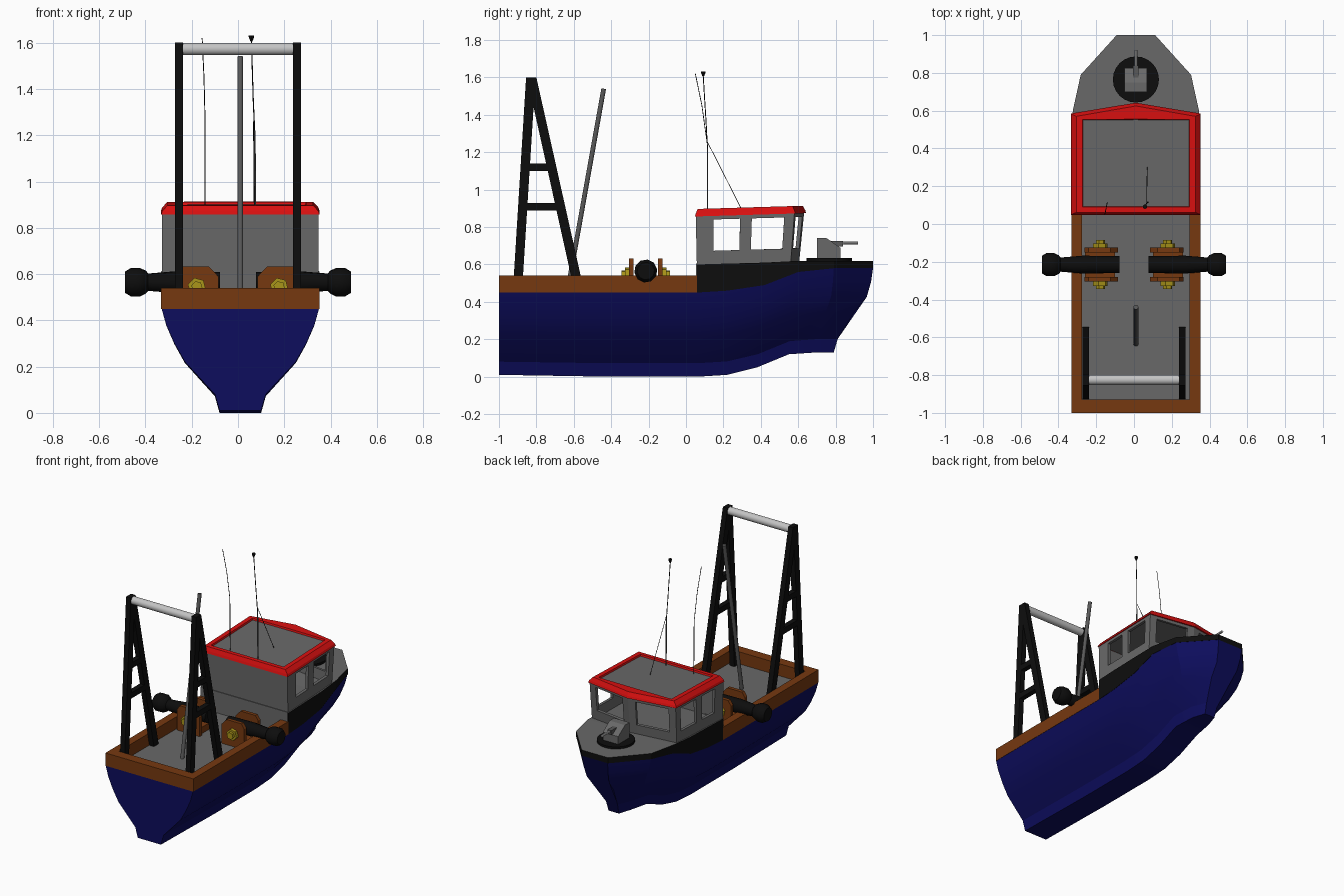
import bpy, bmesh
from math import cos, sin, tau
from mathutils import Vector

if "Cube" in bpy.data.objects:
    bpy.data.objects.remove(bpy.data.objects["Cube"])


def material(name, r, g, b):
    m = bpy.data.materials.new(name)
    m.use_nodes = True
    m.diffuse_color = (r, g, b, 1)
    m.node_tree.nodes["Principled BSDF"].inputs["Base Color"].default_value = (r, g, b, 1)
    return m


BLUE = material("hull_blue", .004, .004, .11)
BLACK = material("black", .004, .004, .004)
BROWN = material("wood_brown", .18, .04, .005)
GREY = material("paint_grey", .14, .14, .14)
RED = material("roof_red", .7, .005, .005)
SILVER = material("roller_silver", .55, .55, .55)
YELLOW = material("bolt_yellow", .4, .3, .01)
STEEL = material("pole_grey", .1, .1, .1)
CX = .01  # hull centreline


def finish(name, bm, mats, smooth=0):
    bmesh.ops.recalc_face_normals(bm, faces=bm.faces)
    me = bpy.data.meshes.new(name)
    bm.to_mesh(me)
    bm.free()
    for m in mats:
        me.materials.append(m)
    ob = bpy.data.objects.new(name, me)
    bpy.context.collection.objects.link(ob)
    if smooth:
        bpy.ops.object.select_all(action='DESELECT')
        ob.select_set(True)
        bpy.context.view_layer.objects.active = ob
        bpy.ops.object.shade_smooth_by_angle(angle=smooth)
    return ob


def loft(name, rings, mats, rule=None, smooth=0):
    """Skin closed rings of equal length and cap both ends."""
    bm = bmesh.new()
    vs = [[bm.verts.new(p) for p in ring] for ring in rings]
    n = len(vs[0])
    for a, b in zip(vs, vs[1:]):
        for i in range(n):
            j = (i + 1) % n
            bm.faces.new((a[i], a[j], b[j], b[i]))
    bm.faces.new(vs[0])
    bm.faces.new(vs[-1])
    bmesh.ops.recalc_face_normals(bm, faces=bm.faces)
    if rule:
        for f in bm.faces:
            f.material_index = rule(f)
    return finish(name, bm, mats, smooth)


def box(name, x0, x1, y0, y1, z0, z1, mat):
    return loft(name, [[(x0, y0, z), (x1, y0, z), (x1, y1, z), (x0, y1, z)] for z in (z0, z1)], [mat])


def side_prism(name, pts, x0, x1, mat):
    return loft(name, [[(x, y, z) for y, z in pts] for x in (x0, x1)], [mat])


def turned(name, start, axis, profile, sides, mat):
    """Turn a (distance, radius) profile about an axis."""
    start, axis = Vector(start), Vector(axis).normalized()
    u = axis.orthogonal().normalized()
    v = axis.cross(u)
    rings = [[start + axis * d + (u * cos(tau * k / sides) + v * sin(tau * k / sides)) * r
              for k in range(sides)] for d, r in profile]
    return loft(name, rings, [mat], smooth=.7 if sides > 6 else 0)


def rod(name, p, q, r, mat, sides=12):
    d = Vector(q) - Vector(p)
    return turned(name, p, d, [(0, r), (d.length, r)], sides, mat)


# Hull: keel y, sheer y, keel z, sheer z, rail z, keel and sheer half width
stations = [
    (-1, -1, .01, .45, .54, .09, .34),
    (-.4, -.4, 0, .45, .54, .09, .34),
    (.06, .06, 0, .45, .60, .09, .34),
    (.22, .22, .01, .46, .605, .09, .34),
    (.38, .42, .05, .49, .61, .09, .34),
    (.55, .6, .12, .56, .62, .09, .332),
    (.7, .79, .13, .58, .62, .07, .29),
    (.79, 1, .13, .58, .62, .04, .1)]
# Section shape: height, width and rake fractions
section = [(0, 0, 0), (.16, .08, .1), (.48, .6, .52), (.66, .78, .84), (.84, .92, .95), (1, 1, 1)]
rings = []
for yk, ys, kz, sz, rz, wk, ws in stations:
    half = [(wk + (ws - wk) * w, yk + (ys - yk) * r, kz + (sz - kz) * h) for h, w, r in section]
    rings.append([(CX + x, y, z) for x, y, z in half] + [(CX - x, y, z) for x, y, z in reversed(half)])
loft("hull", rings, [BLUE], smooth=.35)

# Black bow band with grey foredeck on top
band = []
for yk, ys, kz, sz, rz, wk, ws in stations[2:]:
    band.append([(CX + s * (ws + .002), ys, z) for s, z in ((1, sz), (1, rz), (-1, rz), (-1, sz))])
loft("bow_band", band, [BLACK, GREY], lambda f: int(f.normal.z > .9))

# Working deck and wooden bulwarks
box("aft_deck", CX - .3, CX + .3, -.95, .07, .44, .455, GREY)
for s, side in ((1, "left"), (-1, "right")):
    a, b = sorted((CX + s * .285, CX + s * .342))
    box(side + "_bulwark", a, b, -1, .06, .45, .54, BROWN)
box("stern_bulwark", CX - .285, CX + .285, -1, -.93, .45, .54, BROWN)

# Cabin walls with open windows
bm = bmesh.new()


def wall(b0, b1, t0, t1, windows):
    us = [0] + [u for w in windows for u in w] + [1]
    vs = [0, .28, .9, 1]
    b0, b1, t0, t1 = map(Vector, (b0, b1, t0, t1))
    grid = [[bm.verts.new(b0.lerp(b1, u).lerp(t0.lerp(t1, u), v)) for u in us] for v in vs]
    for j in range(3):
        for i in range(len(us) - 1):
            if not (j == 1 and i % 2 == 1):
                bm.faces.new((grid[j][i], grid[j][i + 1], grid[j + 1][i + 1], grid[j + 1][i]))


base = [(.338, .058, .595), (.33, .56, .61), (0, .605, .61)]
top = [(.338, .052, .865), (.335, .58, .88), (0, .632, .88)]
for s in (1, -1):
    b = [(CX + s * x, y, z) for x, y, z in base]
    t = [(CX + s * x, y, z) for x, y, z in top]
    wall(b[0], b[1], t[0], t[1], [(.18, .45), (.57, .9)])
    wall(b[2], b[1], t[2], t[1], [(.15, .85)])
    wall((CX, .058, .595), b[0], (CX, .052, .865), t[0], [])
bmesh.ops.remove_doubles(bm, verts=bm.verts, dist=.0005)
cabin = finish("cabin_walls", bm, [GREY])
solid = cabin.modifiers.new("thickness", 'SOLIDIFY')
solid.thickness = .02
solid.offset = -1
box("cabin_rear_panel", CX - .338, CX + .338, .053, .075, .45, .605, GREY)


# Red roof rim around a sunken grey panel
def roof_ring(w, back, front, peak, z):
    pts = [(-w, back), (w, back), (w, front), (0, peak), (-w, front)]
    return [(CX + x, y, z + .03 * (y - .06)) for x, y in pts]


loft("roof", [roof_ring(.32, .07, .56, .61, .857),
              roof_ring(.343, .048, .585, .642, .857),
              roof_ring(.338, .052, .58, .638, .872),
              roof_ring(.315, .062, .57, .625, .897),
              roof_ring(.283, .09, .553, .555, .897),
              roof_ring(.28, .093, .55, .552, .885)],
     [RED, GREY], lambda f: int(len(f.verts) == 5))

# Stern gantry
for s, side in ((1, "left"), (-1, "right")):
    x0, x1 = s * .237, s * .273
    side_prism(side + "_gantry_rear_leg", [(-.926, .45), (-.877, .45), (-.805, 1.6), (-.855, 1.6)], x0, x1, BLACK)
    side_prism(side + "_gantry_front_leg", [(-.595, .45), (-.543, .45), (-.8, 1.6), (-.85, 1.6)], x0, x1, BLACK)
    for n, z, y0, y1 in (("upper", 1.1, -.86, -.72), ("lower", .89, -.87, -.67)):
        side_prism(f"{side}_gantry_{n}_rung", [(y0, z), (y1, z), (y1, z + .04), (y0, z + .04)], x0, x1, BLACK)
rod("gantry_roller", (-.24, -.825, 1.573), (.24, -.825, 1.573), .027, SILVER, 20)
rod("boom_pole", (CX, -.635, .45), (CX, -.44, 1.54), .013, STEEL)

# Winches: spool, brackets and bolts on each side
spool = [(0, .045), (.19, .048), (.31, .038), (.32, .05), (.345, .062), (.385, .062), (.41, .047)]
bracket = [(.085, .45), (.085, .59), (.125, .632), (.24, .632), (.262, .6), (.262, .45)]
for s, side in ((1, "left"), (-1, "right")):
    turned(side + "_winch_spool", (s * .078, -.215, .565), (s, 0, 0), spool, 10, BLACK)
    for n, y, d in (("rear", -.28, -1), ("front", -.15, 1)):
        loft(f"{side}_winch_{n}_bracket", [[(s * x, yy, z) for x, z in bracket] for yy in (y, y + d * .025)], [BROWN])
        turned(f"{side}_winch_{n}_bolt", (s * .178, y + d * .025, .545), (0, d, 0),
               [(0, .04), (.022, .04), (.022, .025), (.04, .025)], 6, YELLOW)
    a, b = sorted((s * .1, s * .26))
    box(side + "_winch_base", a, b, -.29, -.14, .45, .5, BROWN)

# Foredeck gun
turned("gun_platform", (CX, .765, .61), (0, 0, 1), [(0, .122), (.025, .122)], 24, BLACK)
side_prism("gun_mount", [(.7, .635), (.7, .742), (.75, .742), (.825, .69), (.825, .635)], CX - .06, CX + .06, GREY)
box("gun_breech", CX - .015, CX + .015, .76, .84, .695, .725, STEEL)
rod("gun_barrel", (CX, .78, .713), (CX, .92, .715), .008, SILVER, 8)


# Aerials
def wire(name, pts, r, mat):
    for i, (p, q) in enumerate(zip(pts, pts[1:])):
        rod(f"{name}_{i + 1}", p, q, r, mat, 6)


wire("whip_aerial", [(-.142, .115, .88), (-.142, .113, 1.25), (-.147, .085, 1.45), (-.155, .05, 1.62)], .002, BLACK)
wire("mast_aerial", [(.072, .115, 1.22), (.066, .108, 1.35), (.058, .092, 1.61)], .0025, BLACK)
wire("mast_base", [(.075, .115, .88), (.072, .115, 1.22)], .004, STEEL)
wire("mast_stay", [(.067, .112, 1.26), (.07, .3, .89)], .0018, BLACK)
turned("mast_cap", (.058, .092, 1.605), (0, 0, 1), [(0, .004), (.02, .012), (.027, .012)], 8, BLACK)
